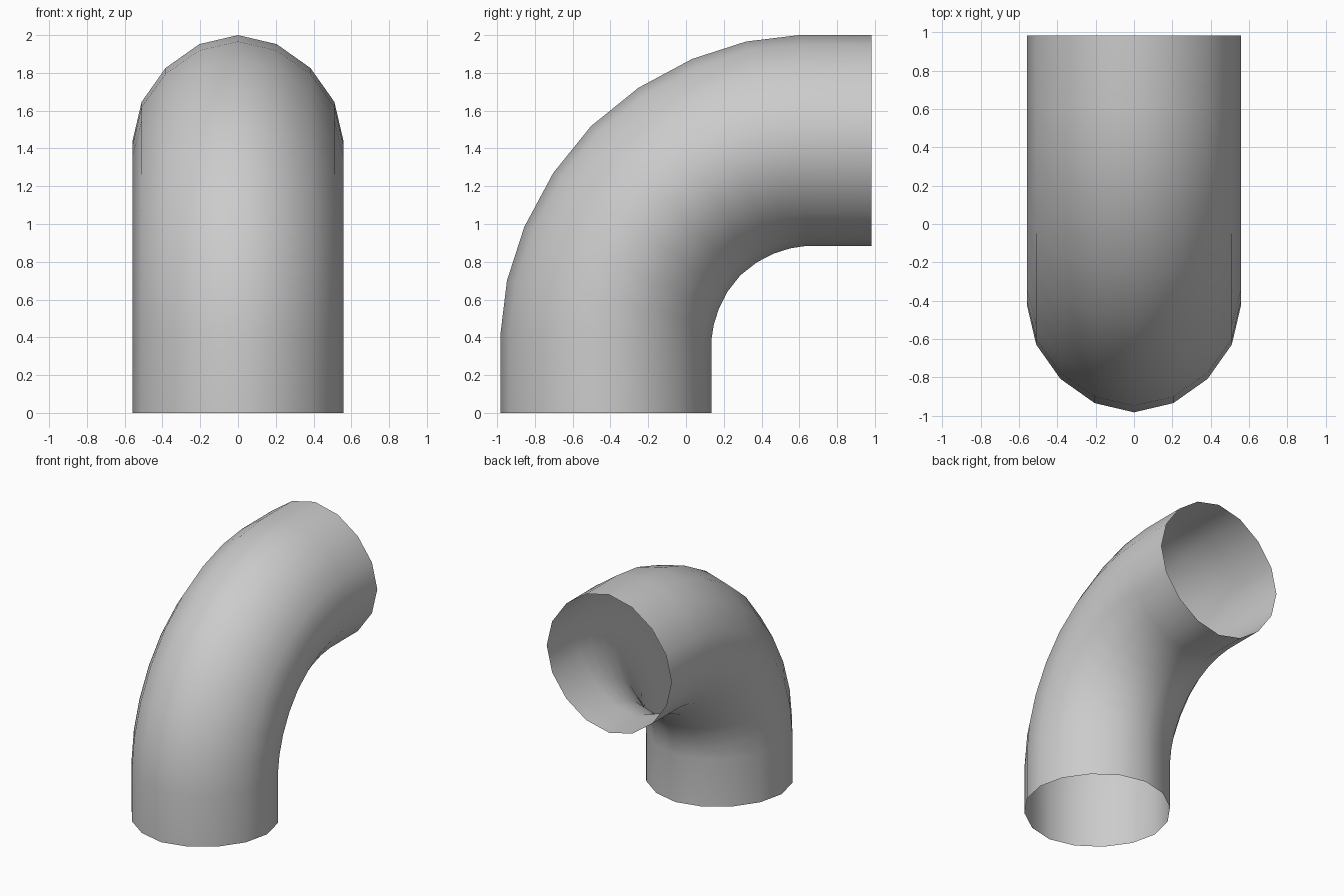
import bpy, bmesh

if "Cube" in bpy.data.objects:
    bpy.data.objects.remove(bpy.data.objects["Cube"])

HALF = 0.558  # half width of the pipe

# Rounded cross-section: one cubic B-spline quarter, repeated four times
quarter = []
for i in range(4):
    t = i / 4
    b = [(1 - t) ** 3 / 6, (3 * t**3 - 6 * t**2 + 4) / 6,
         (-3 * t**3 + 3 * t**2 + 3 * t + 1) / 6, t**3 / 6]
    quarter.append(((b[1] - b[3]) * 1.5, (b[2] - b[0]) * 1.5))
section = []
for turn in range(4):
    section += quarter
    quarter = [(-v, u) for u, v in quarter]

# Outer and inner rail points (y, z) from the bottom leg to the middle of the bend
half_rail = [((-0.982, 0.42), (0.134, 0.383)),
             ((-0.948, 0.70), (0.147, 0.467)),
             ((-0.856, 0.985), (0.174, 0.552)),
             ((-0.703, 1.27), (0.220, 0.642)),
             ((-0.503, 1.518), (0.287, 0.728))]


def mirror(p):
    # reflection across the diagonal of the bend
    return (1.018 - p[1], 1.018 - p[0])


rails = [((-0.982, 0), (0.134, 0))] + half_rail
rails += [(mirror(o), mirror(i)) for o, i in reversed(half_rail[:-1])]
rails += [((0.982, 2.0), (0.982, 0.884))]

# Loft the open-ended pipe through the rails
bm = bmesh.new()
rings = []
for (oy, oz), (iy, iz) in rails:
    my, mz = (oy + iy) / 2, (oz + iz) / 2
    rings.append([bm.verts.new((HALF * u, my + (oy - my) * v, mz + (oz - mz) * v))
                  for u, v in section])
n = len(section)
for a, b in zip(rings, rings[1:]):
    for k in range(n):
        f = bm.faces.new((a[k], b[k], b[(k + 1) % n], a[(k + 1) % n]))
        f.smooth = True

# Make every face point away from the pipe's core
first = bm.faces[:][0] if len(bm.faces) else None
first.normal_update()
if first.normal.x * first.calc_center_median().x < 0:
    bmesh.ops.reverse_faces(bm, faces=bm.faces[:])

mesh = bpy.data.meshes.new("elbow_pipe")
bm.to_mesh(mesh)
bm.free()
pipe = bpy.data.objects.new("elbow_pipe", mesh)
bpy.context.collection.objects.link(pipe)
